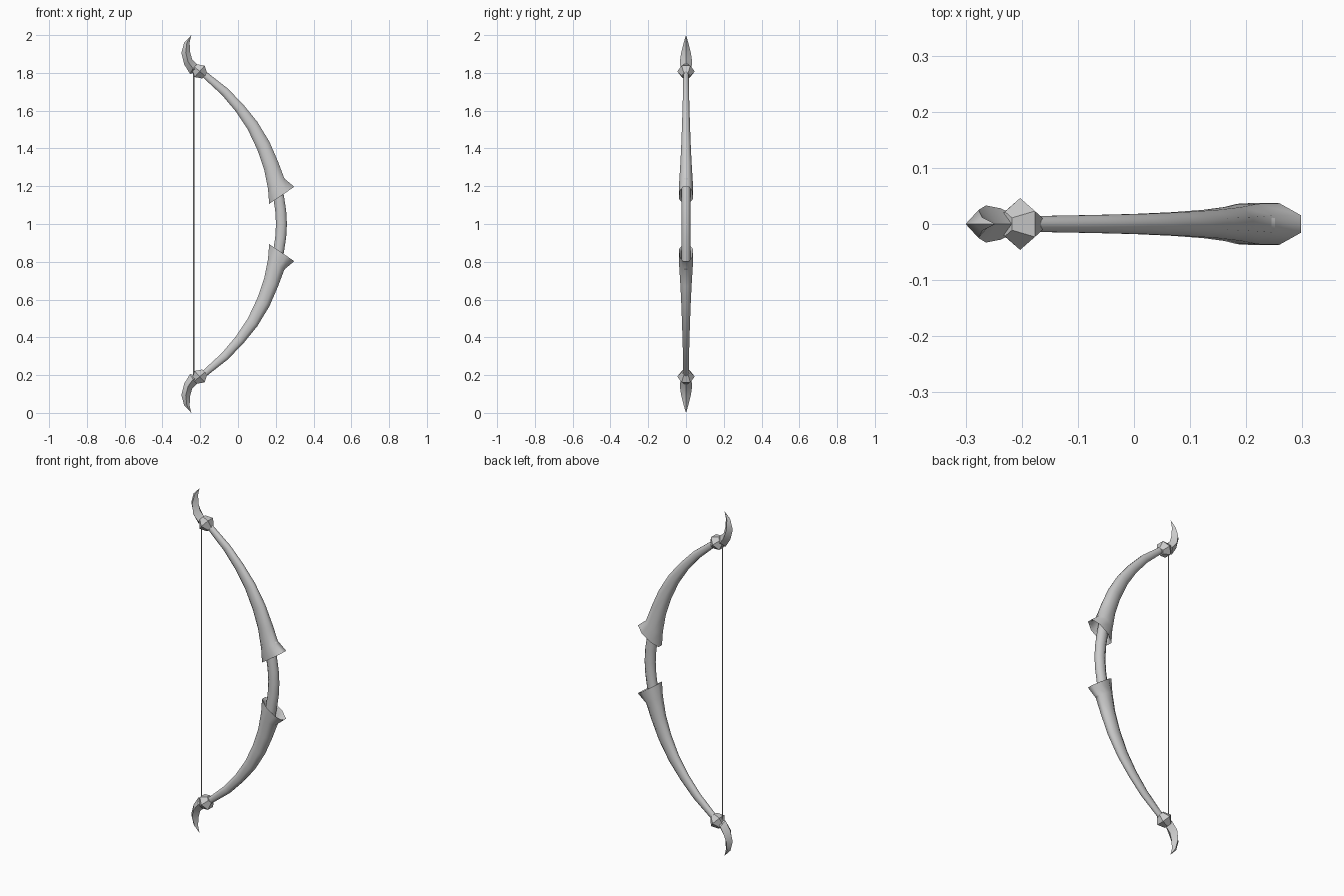
import bpy, bmesh, math
from mathutils import Vector

if "Cube" in bpy.data.objects:
    bpy.data.objects.remove(bpy.data.objects["Cube"])

MID = 1.0  # height of the symmetry plane


def loft(name, rings, sides, flats=False, mirror=True, smooth=None):
    """Skin rings given as (left x, left z, right x, right z, half depth)."""
    bm = bmesh.new()
    off = math.pi / sides if flats else 0
    grow = 1 / math.cos(off)
    loops = []
    for lx, lz, rx, rz, d in rings:
        left, right = Vector((lx, 0, lz - MID)), Vector((rx, 0, rz - MID))
        c, h = (left + right) / 2, (right - left) / 2 * grow
        loops.append([bm.verts.new(c + h * math.cos(a) + Vector((0, d * grow * math.sin(a), 0)))
                      for a in (off + 2 * math.pi * i / sides for i in range(sides))])
    for a, b in zip(loops, loops[1:]):
        for i in range(sides):
            j = (i + 1) % sides
            bm.faces.new((a[i], a[j], b[j], b[i]))
    bm.faces.new(loops[0])
    bm.faces.new(loops[-1])
    bmesh.ops.remove_doubles(bm, verts=bm.verts, dist=0.0005)
    bmesh.ops.recalc_face_normals(bm, faces=bm.faces)
    me = bpy.data.meshes.new(name)
    bm.to_mesh(me)
    bm.free()
    ob = bpy.data.objects.new(name, me)
    ob.location.z = MID
    bpy.context.collection.objects.link(ob)
    if smooth:
        bpy.ops.object.select_all(action='DESELECT')
        ob.select_set(True)
        bpy.context.view_layer.objects.active = ob
        bpy.ops.object.shade_smooth_by_angle(angle=math.radians(smooth))
    if mirror:
        m = ob.modifiers.new("mirror", 'MIRROR')
        m.use_axis = (False, False, True)
    return ob


# Flared limbs, hollow at the mouth: the first two rings are the inside
loft("limb", [
    (0.172, 1.215, 0.234, 1.255, 0.024),
    (0.175, 1.125, 0.283, 1.200, 0.031),
    (0.165, 1.106, 0.298, 1.197, 0.037),
    (0.159, 1.185, 0.246, 1.240, 0.036),
    (0.138, 1.290, 0.212, 1.330, 0.030),
    (0.103, 1.392, 0.167, 1.434, 0.025),
    (0.052, 1.500, 0.103, 1.540, 0.021),
    (-0.010, 1.594, 0.030, 1.630, 0.018),
    (-0.085, 1.683, -0.054, 1.717, 0.016),
    (-0.190, 1.780, -0.170, 1.808, 0.014)], 8, flats=True, smooth=65)

# Curved grip running into both limb mouths
grip = [(0.193, 1.25), (0.214, 1.15), (0.226, 1.07), (0.230, 1.0)]
path = grip + [(x, 2 - z) for x, z in grip[-2::-1]]
loft("grip", [(x - 0.029, z, x + 0.029, z, 0.023) for x, z in path],
     8, flats=True, mirror=False, smooth=65)

# Faceted double-cone collars at the limb ends
axis, side = Vector((-0.75, 0.66)), Vector((0.66, 0.75))
centre = Vector((-0.203, 1.808))
collar = []
for t, r in ((-0.036, 0.019), (0.0, 0.040), (0.036, 0.019)):
    p = centre + axis * t
    l, q = p - side * r, p + side * r
    collar.append((l.x, l.y, q.x, q.y, r))
loft("collar", collar, 6, flats=True)

# Hooked diamond-section tips
loft("tip", [
    (-0.232, 1.800, -0.205, 1.830, 0.018),
    (-0.254, 1.795, -0.222, 1.850, 0.028),
    (-0.285, 1.845, -0.243, 1.872, 0.033),
    (-0.300, 1.905, -0.254, 1.912, 0.025),
    (-0.285, 1.960, -0.256, 1.962, 0.012),
    (-0.247, 2.0, -0.247, 2.0, 0)], 4, smooth=40)

# Bowstring
loft("string", [(-0.237, z, -0.231, z, 0.003) for z in (0.19, 1.81)], 6, mirror=False)
